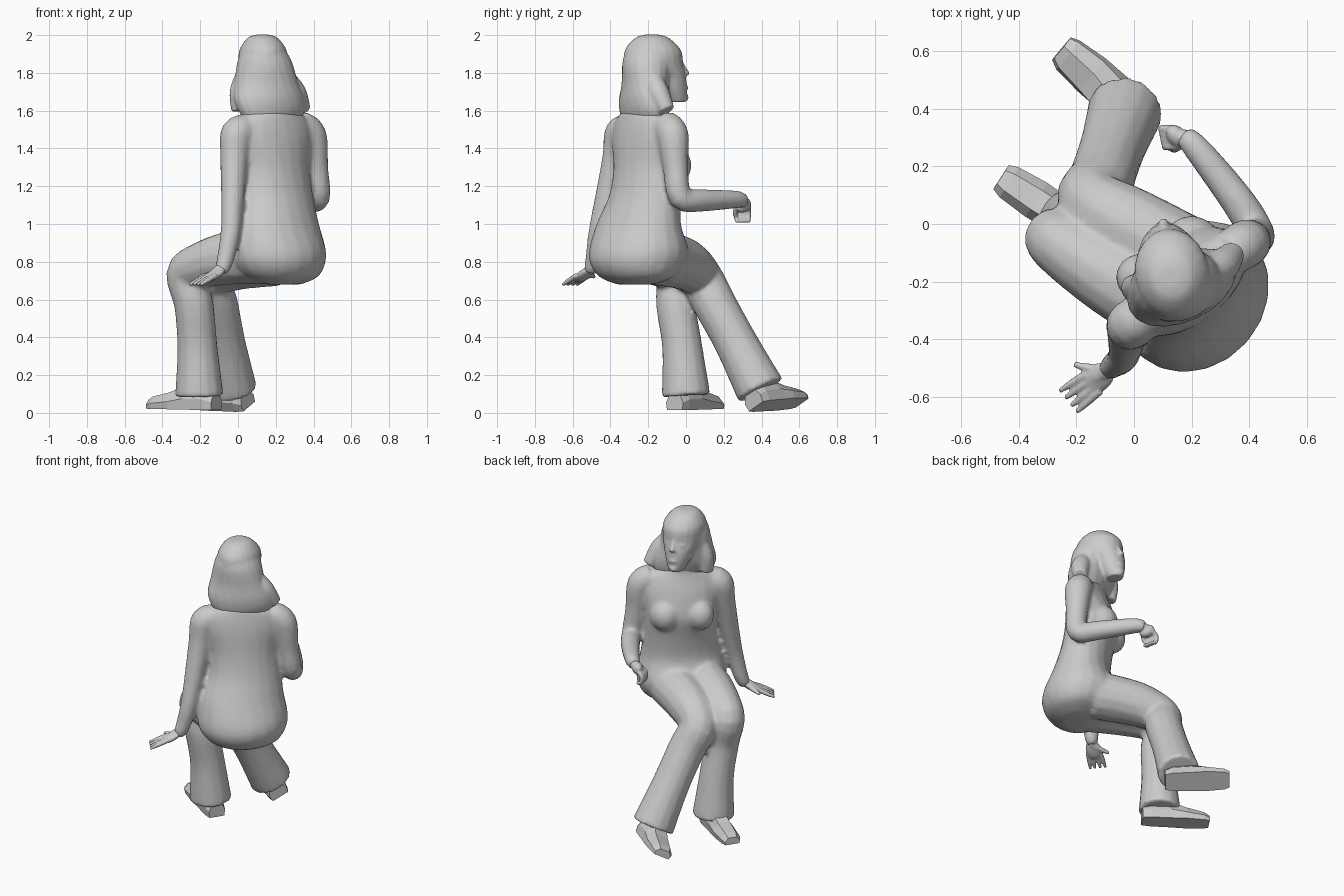
import bpy, bmesh
from math import sin, cos, tau, radians
from mathutils import Vector, Matrix, Euler

if "Cube" in bpy.data.objects:
    bpy.data.objects.remove(bpy.data.objects["Cube"])

grey = bpy.data.materials.new("plain grey")
grey.use_nodes = True
grey.diffuse_color = (0.6, 0.6, 0.6, 1)
grey.node_tree.nodes["Principled BSDF"].inputs["Base Color"].default_value = (0.6, 0.6, 0.6, 1)


def spline(rows, steps=4):
    """Catmull-Rom resampling of rows of any length."""
    rows = [Vector(r) for r in rows]
    out = []
    for i in range(len(rows) - 1):
        a, b, c = rows[max(i - 1, 0)], rows[i], rows[i + 1]
        d = rows[min(i + 2, len(rows) - 1)]
        for k in range(steps):
            t = k / steps
            out.append(b + (c - a) * (t / 2) + (a * 2 - b * 5 + c * 4 - d) * (t * t / 2)
                       + (b * 3 - a - c * 3 + d) * (t ** 3 / 2))
    return out + [rows[-1]]


def skin(bm, rings):
    """Bridge rings of points into a closed skin."""
    loops = [[bm.verts.new(p) for p in ring] for ring in rings]
    n = len(loops[0])
    for a, b in zip(loops, loops[1:]):
        for i in range(n):
            j = (i + 1) % n
            bm.faces.new((a[i], a[j], b[j], b[i]))
    bm.faces.new(loops[0][::-1])
    bm.faces.new(loops[-1])


def tube(bm, rows, n=14):
    """Round limb through rows of x, y, z, radius."""
    rows = spline(rows)
    pts = [Vector(r[:3]) for r in rows]
    rings, side = [], None
    for i, p in enumerate(pts):
        t = (pts[min(i + 1, len(pts) - 1)] - pts[max(i - 1, 0)]).normalized()
        side = t.orthogonal() if side is None else side - t * side.dot(t)
        side.normalize()
        up = t.cross(side)
        rings.append([p + (side * cos(tau * k / n) + up * sin(tau * k / n)) * rows[i][3]
                      for k in range(n)])
    skin(bm, rings)


def stack(bm, rows, n=20):
    """Level ovals: x, y, z, half width, half depth, turn in degrees."""
    rings = []
    for x, y, z, w, d, turn in spline(rows):
        m = Matrix.Translation((x, y, z)) @ Matrix.Rotation(radians(turn), 4, 'Z')
        rings.append([m @ Vector((w * cos(tau * k / n), d * sin(tau * k / n), 0))
                      for k in range(n)])
    skin(bm, rings)


def ball(bm, loc, size, pitch=0, yaw=0):
    m = Matrix.LocRotScale(Vector(loc), Euler((0, radians(pitch), radians(yaw))), Vector(size))
    bmesh.ops.create_uvsphere(bm, u_segments=14, v_segments=10, radius=1, matrix=m)


def finish(name, bm, voxel=0, keep=1, smooth=True):
    """Make the object; optionally fuse its pieces into one skin."""
    bmesh.ops.recalc_face_normals(bm, faces=bm.faces)
    for f in bm.faces:
        f.smooth = smooth
    mesh = bpy.data.meshes.new(name)
    bm.to_mesh(mesh)
    bm.free()
    mesh.materials.append(grey)
    ob = bpy.data.objects.new(name, mesh)
    bpy.context.collection.objects.link(ob)
    if voxel:
        fuse = ob.modifiers.new("fuse", 'REMESH')
        fuse.mode, fuse.voxel_size, fuse.use_smooth_shade = 'VOXEL', voxel, True
        soft = ob.modifiers.new("soften", 'SMOOTH')
        soft.factor, soft.iterations = 0.5, 5
        ob.modifiers.new("simplify", 'DECIMATE').ratio = keep


# Clothed body: torso, bust, arms and flared trousers fused together
bm = bmesh.new()
stack(bm, [(.24, -.27, .68, .11, .08, 49), (.23, -.26, .72, .215, .175, 49),
           (.215, -.255, .79, .268, .232, 49),
           (.21, -.25, .87, .28, .236, 49), (.21, -.25, 1, .255, .182, 47),
           (.2, -.215, 1.15, .225, .16, 43), (.18, -.195, 1.3, .225, .16, 40),
           (.18, -.205, 1.45, .25, .14, 37), (.18, -.215, 1.55, .22, .115, 35),
           (.17, -.215, 1.61, .14, .1, 30), (.14, -.16, 1.74, .065, .065, 20)])
for s in (-1, 1):
    ball(bm, (.115 + s * .085, -.12 + s * .065, 1.31), (.095, .085, .1))
# left arm, then right arm
tube(bm, [(.06, -.3, 1.51, .07), (-.005, -.345, 1.48, .087), (-.02, -.37, 1.35, .074),
          (-.03, -.43, 1.1, .06), (-.04, -.465, .95, .053), (-.07, -.49, .8, .045),
          (-.092, -.508, .75, .036)])
tube(bm, [(.32, -.11, 1.53, .075), (.385, -.07, 1.47, .085), (.41, -.055, 1.3, .068),
          (.425, -.03, 1.14, .063), (.36, .08, 1.125, .06), (.22, .26, 1.13, .048),
          (.172, .308, 1.12, .036)])
# left leg, then right leg
tube(bm, [(.12, -.29, .83, .15), (-.045, -.2, .82, .142), (-.2, -.105, .78, .122),
          (-.275, -.05, .73, .107), (-.235, -.055, .58, .105), (-.215, -.02, .35, .107),
          (-.205, 0, .09, .13)])
tube(bm, [(.2, -.13, .82, .15), (-.02, -.005, .785, .138), (-.15, .08, .71, .118),
          (-.115, .15, .58, .115), (-.075, .265, .37, .115), (-.03, .395, .12, .132)])
finish("clothed_body", bm, .013, .3)

# Head: skull, face features and shoulder length hair
bm = bmesh.new()
stack(bm, [(.13, -.18, 2.003, .03, .035, 9), (.13, -.18, 1.985, .08, .09, 9),
           (.132, -.175, 1.92, .125, .15, 9), (.13, -.165, 1.84, .125, .152, 9),
           (.115, -.095, 1.78, .095, .095, 9), (.112, -.08, 1.71, .075, .086, 9),
           (.108, -.05, 1.645, .045, .05, 9)])
stack(bm, [(.13, -.19, 1.965, .09, .1, 9), (.14, -.2, 1.87, .142, .135, 9),
           (.15, -.215, 1.75, .172, .122, 15), (.165, -.22, 1.66, .198, .12, 24),
           (.18, -.22, 1.59, .19, .105, 30), (.18, -.22, 1.53, .15, .08, 35)])
# swept side locks
tube(bm, [(.24, -.18, 1.8, .04), (.3, -.15, 1.7, .06), (.345, -.1, 1.6, .042)])
tube(bm, [(.02, -.2, 1.8, .03), (0, -.22, 1.7, .045), (.01, -.23, 1.6, .045)])
# nose, mouth, chin, eyes
tube(bm, [(.107, -.022, 1.85, .01), (.104, -.006, 1.815, .014), (.1, .006, 1.788, .02)])
ball(bm, (.1, -.001, 1.722), (.028, .013, .012), yaw=9)
ball(bm, (.103, -.018, 1.67), (.032, .034, .024))
for s in (-.042, .042):
    ball(bm, (.106 + s, -.033 + s * .15, 1.822), (.02, .016, .011), yaw=9)
finish("head_and_hair", bm, .008, .35)

# Left hand, open and resting
bm = bmesh.new()
ball(bm, (-.125, -.535, .733), (.072, .048, .024), -28, 39)
tube(bm, [(-.08, -.497, .77, .032), (-.13, -.535, .733, .026)], 10)
across = Vector((.6, -.75, 0))
for s in (-.04, -.014, .014, .038):
    base = Vector((-.14, -.55, .728)) + across * s
    tip = Vector((-.228, -.617, .678)) + across * s * 1.25
    tube(bm, [(*base, .015), (*base.lerp(tip, .5), .014), (*tip, .009)], 8)
tube(bm, [(-.1, -.51, .74, .018), (-.16, -.5, .73, .016), (-.208, -.487, .72, .01)], 8)
finish("left_hand", bm, .005, .4)

# Right hand, loosely curled
bm = bmesh.new()
ball(bm, (.15, .302, 1.1), (.05, .034, .038), -25, 130)
tube(bm, [(.185, .295, 1.125, .032), (.145, .305, 1.095, .03)], 10)
for i in range(4):
    y, x = .33 - i * .02, .118 + i * .004
    tube(bm, [(x + .02, y, 1.1, .015), (x - .018, y, 1.07, .015),
              (x - .012, y, 1.025, .014), (x + .018, y, 1.015, .01)], 8)
tube(bm, [(.16, .275, 1.1, .016), (.14, .26, 1.06, .014), (.125, .265, 1.03, .009)], 8)
finish("right_hand", bm, .005, .4)


# Shoes: faceted wedges with a blunt toe
def shoe(name, heel, toe, roll, wide):
    heel, toe = Vector(heel), Vector(toe)
    along = (toe - heel).normalized()
    side = Vector((0, 0, 1)).cross(along).normalized()
    side = Matrix.Rotation(roll, 3, along) @ side
    up = along.cross(side)
    section = [(-.9, 0), (.9, 0), (1, .45), (.55, 1), (-.55, 1), (-1, .45)]
    bm = bmesh.new()
    skin(bm, [[heel.lerp(toe, t) + side * u * w * wide + up * v * h for u, v in section]
              for t, w, h in [(0, .052, .09), (.12, .062, .125), (.42, .064, .13),
                              (.65, .068, .09), (.92, .06, .065), (1, .048, .045)]])
    finish(name, bm, smooth=False)


shoe("left_shoe", (-.115, -.06, .014), (-.462, .163, .022), 0, 1.03)
shoe("right_shoe", (.06, .37, .034), (-.248, .615, .052), -.5, 1.15)
